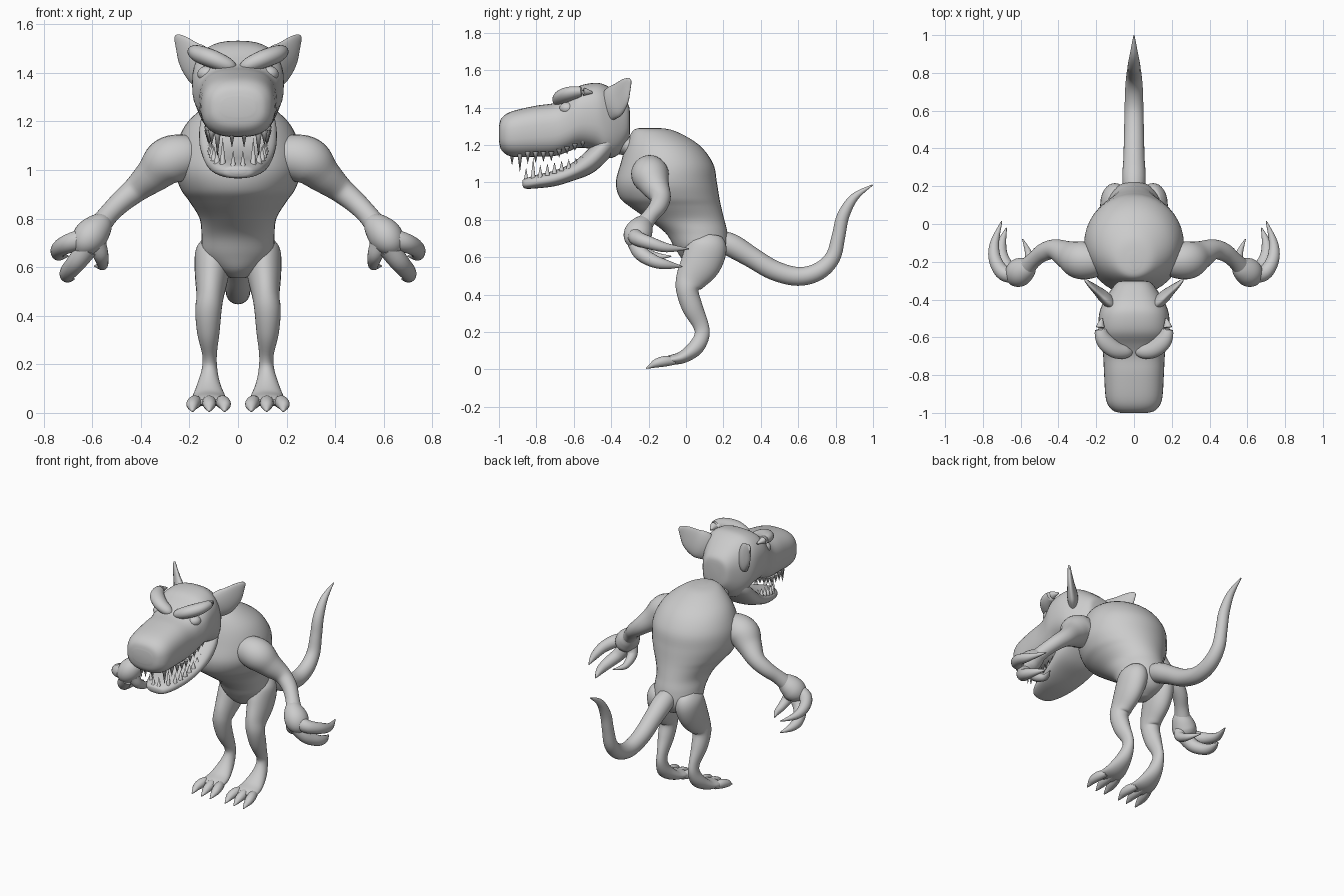
import bpy, bmesh, math
from mathutils import Vector

hide = bpy.data.materials.new("grey_hide")
hide.diffuse_color = (0.6, 0.6, 0.6, 1)


def finish(name, bm, mirror):
    bmesh.ops.recalc_face_normals(bm, faces=bm.faces)
    me = bpy.data.meshes.new(name)
    bm.to_mesh(me)
    bm.free()
    me.materials.append(hide)
    ob = bpy.data.objects.new(name, me)
    bpy.context.collection.objects.link(ob)
    if mirror:
        ob.modifiers.new("mirror", 'MIRROR').use_clip = False
    bpy.ops.object.select_all(action='DESELECT')
    ob.select_set(True)
    bpy.context.view_layer.objects.active = ob
    bpy.ops.object.shade_smooth_by_angle(angle=math.radians(60))
    return ob


def spline(keys, steps):
    """Smooth curve through tuples of any length."""
    out = []
    for i in range(len(keys) - 1):
        p0, p1 = keys[max(i - 1, 0)], keys[i]
        p2, p3 = keys[i + 1], keys[min(i + 2, len(keys) - 1)]
        for s in range(steps):
            t = s / steps
            out.append([0.5 * (2 * b + (c - a) * t + (2 * a - 5 * b + 4 * c - d) * t * t
                               + (3 * b - a - 3 * c + d) * t ** 3)
                        for a, b, c, d in zip(p0, p1, p2, p3)])
    return out + [list(keys[-1])]


def loft(name, keys, up=None, side=(1, 0, 0), power=2.0, mirror=False, segs=28, steps=5):
    """Rings (x, y, z, half width, half depth) skinned into a closed form."""
    rings = spline(keys, steps)
    bm = bmesh.new()
    loops = []
    for i, r in enumerate(rings):
        c = Vector(r[:3])
        if up:
            u, v = Vector(side), Vector(up)
        else:
            t = Vector(rings[min(i + 1, len(rings) - 1)][:3]) - Vector(rings[max(i - 1, 0)][:3])
            t.normalize()
            u = Vector(side)
            u = (u - t * u.dot(t)).normalized()
            v = t.cross(u)
        a, b = max(r[3], 0.002), max(r[4], 0.002)
        loop = []
        for k in range(segs):
            w = 2 * math.pi * k / segs
            cs, sn = math.cos(w), math.sin(w)
            x = math.copysign(abs(cs) ** (2 / power), cs)
            y = math.copysign(abs(sn) ** (2 / power), sn)
            loop.append(bm.verts.new(c + u * a * x + v * b * y))
        loops.append(loop)
    for l0, l1 in zip(loops, loops[1:]):
        for k in range(segs):
            j = (k + 1) % segs
            bm.faces.new((l0[k], l0[j], l1[j], l1[k]))
    bm.faces.new(loops[0])
    bm.faces.new(loops[-1])
    return finish(name, bm, mirror)


def ball(name, c, r, mirror=True):
    bm = bmesh.new()
    bmesh.ops.create_uvsphere(bm, u_segments=24, v_segments=14, radius=1)
    for v in bm.verts:
        v.co = Vector(c) + Vector([v.co[i] * r[i] for i in range(3)])
    return finish(name, bm, mirror)


# Torso: (z, front y, back y, half width)
torso = [(1.292, -.24, -.16, .03), (1.275, -.285, -.06, .11), (1.2, -.32, .07, .205),
         (1.1, -.35, .145, .255), (1.0, -.375, .165, .262), (.92, -.355, .178, .235),
         (.87, -.3, .188, .2), (.8, -.2, .205, .158), (.73, -.11, .222, .15),
         (.65, -.06, .225, .145), (.59, -.02, .19, .09), (.555, .03, .12, .03)]
loft("torso", [(0, (f + b) / 2, z, w, (b - f) / 2) for z, f, b, w in torso],
     up=(0, 1, 0), segs=40)
loft("neck", [(0, -.18, 1.12, .1, .08), (0, -.29, 1.185, .075, .055),
              (0, -.36, 1.21, .08, .06), (0, -.45, 1.25, .1, .09)])


# Head and jaw: (y, top z, bottom z, half width)
def head_part(name, rows, power):
    loft(name, [(0, y, (t + b) / 2, w, (t - b) / 2) for y, t, b, w in rows],
         up=(0, 0, 1), power=power, segs=40)


head_part("upper_head", [(-1.0, 1.3, 1.22, .07), (-.985, 1.345, 1.17, .115),
                         (-.93, 1.38, 1.138, .148), (-.8, 1.41, 1.137, .158),
                         (-.7, 1.425, 1.142, .163), (-.64, 1.46, 1.16, .172),
                         (-.57, 1.515, 1.185, .188), (-.48, 1.532, 1.17, .185),
                         (-.42, 1.515, 1.13, .165), (-.36, 1.47, 1.15, .13),
                         (-.31, 1.42, 1.22, .09), (-.3, 1.38, 1.26, .05)], 2.6)
head_part("lower_jaw", [(-.875, 1.01, .985, .03), (-.86, 1.02, .967, .065),
                        (-.8, 1.04, .968, .1), (-.7, 1.065, .98, .125),
                        (-.6, 1.11, 1.01, .145), (-.5, 1.2, 1.05, .16),
                        (-.42, 1.28, 1.12, .15), (-.36, 1.3, 1.19, .1)], 2.4)
loft("brow", [(.015, -.665, 1.42, .015, .015), (.04, -.675, 1.43, .035, .03),
              (.1, -.665, 1.455, .045, .037), (.155, -.62, 1.475, .045, .036),
              (.178, -.56, 1.485, .03, .025), (.17, -.5, 1.48, .005, .005)],
     side=(0, 1, 0), mirror=True, segs=20)
ball("eye", (.125, -.635, 1.395), (.042, .042, .034))
ball("nostril", (.06, -.955, 1.27), (.05, .045, .045))
loft("ear", [(.12, -.42, 1.39, .07, .03), (.155, -.39, 1.425, .088, .032),
             (.195, -.355, 1.465, .075, .022), (.23, -.325, 1.515, .045, .014),
             (.252, -.303, 1.545, .018, .008), (.257, -.298, 1.552, .004, .003)],
     side=(0, -.1, 1), mirror=True, segs=24)


# Teeth: cones following both lips
def teeth(name, count, place, length, radius):
    bm = bmesh.new()
    for i in range(count):
        x, y, z = place(i)
        h = length * (1.5 if i == 1 else 1 - .06 * i)
        ring = [bm.verts.new((x + radius * math.cos(k * math.pi / 4),
                              y + radius * math.sin(k * math.pi / 4), z)) for k in range(8)]
        tip = bm.verts.new((x, y, z + h))
        bm.faces.new(ring)
        for k in range(8):
            bm.faces.new((ring[k], ring[(k + 1) % 8], tip))
    finish(name, bm, True)


def upper_place(i):
    y = -.93 + .042 * i
    return .025 + .1 * (1 - math.exp(-.9 * i)), y, 1.165 + max(0, y + .72) * .33


def lower_place(i):
    y = -.855 + .038 * i
    return .02 + .095 * (1 - math.exp(-.6 * i)), y, 1.0 + (y + .855) * .32


teeth("upper_teeth", 10, upper_place, -.075, .015)
teeth("lower_teeth", 9, lower_place, .08, .014)

# Arms, hands and clawed fingers
loft("arm", [(.17, -.19, 1.06, .07, .07), (.22, -.195, 1.055, .092, .092),
             (.29, -.19, 1.035, .1, .098), (.35, -.165, .98, .077, .075),
             (.42, -.135, .92, .054, .054), (.48, -.15, .87, .048, .046),
             (.53, -.19, .82, .042, .042), (.57, -.23, .77, .05, .045)],
     side=(0, 1, 0), mirror=True)
loft("hand", [(.545, -.2, .8, .03, .03), (.57, -.23, .77, .06, .055),
              (.605, -.255, .73, .075, .07), (.63, -.265, .69, .065, .06),
              (.645, -.265, .655, .03, .03)], side=(0, 1, 0), mirror=True)
fingers = {
    "outer_finger": [(.62, -.27, .72), (.69, -.26, .7), (.735, -.19, .675),
                     (.738, -.1, .65), (.7, .015, .645)],
    "middle_finger": [(.62, -.27, .68), (.665, -.24, .62), (.7, -.17, .578),
                      (.7, -.1, .56), (.675, -.02, .55)],
    "thumb": [(.58, -.26, .69), (.565, -.245, .65), (.558, -.2, .62),
              (.56, -.15, .605), (.59, -.08, .605)]}
for name, path in fingers.items():
    radii = (.045, .04, .034, .024, .003) if name != "thumb" else (.04, .032, .025, .018, .003)
    loft(name, [(*p, r, r) for p, r in zip(path, radii)],
         side=(.3, .2, 1), mirror=True, segs=16)

# Legs, bent back at the heel and flaring into the foot
loft("leg", [(.09, .12, .71, .05, .07), (.1, .115, .66, .075, .105),
             (.108, .08, .57, .07, .108), (.115, .025, .48, .056, .082),
             (.122, .008, .42, .054, .06), (.122, .035, .33, .046, .055),
             (.117, .078, .24, .03, .042), (.117, .085, .18, .032, .04),
             (.12, .05, .115, .048, .042), (.12, -.02, .065, .068, .033),
             (.12, -.09, .05, .074, .024), (.12, -.125, .045, .05, .012)], mirror=True)
for name, x0, x1 in (("inner_toe", .075, .055), ("middle_toe", .12, .118),
                     ("outer_toe", .165, .187)):
    loft(name, [(x0, -.06, .045, .02, .02), (x0 * .4 + x1 * .6, -.11, .044, .028, .028),
                (x1, -.155, .034, .026, .024), (x1, -.185, .02, .016, .014),
                (x1, -.213, .006, .003, .003)], mirror=True, segs=16)

# Tail: (y, z, radius)
tail = [(.14, .7, .05), (.24, .665, .062), (.35, .6, .056), (.47, .53, .053),
        (.6, .497, .05), (.71, .525, .047), (.785, .6, .041), (.815, .71, .036),
        (.84, .82, .033), (.9, .92, .022), (.998, .987, .003)]
loft("tail", [(0, y, z, r, r) for y, z, r in tail])
